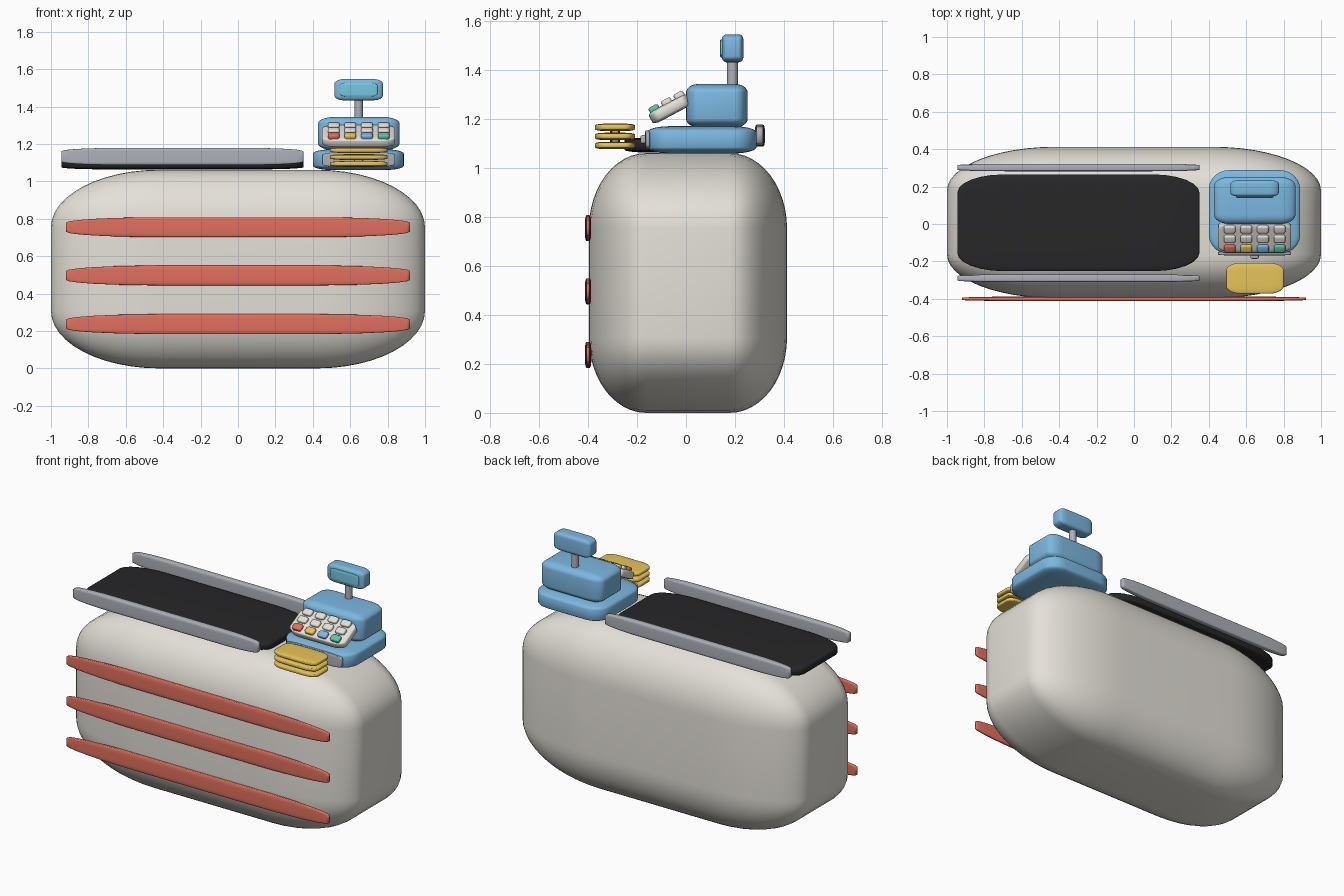
import bpy, bmesh, math
from mathutils import Matrix, Vector

if "Cube" in bpy.data.objects:
    bpy.data.objects.remove(bpy.data.objects["Cube"])


def material(name, rgb):
    m = bpy.data.materials.new(name)
    m.diffuse_color = (*rgb, 1)
    m.use_nodes = True
    m.node_tree.nodes["Principled BSDF"].inputs["Base Color"].default_value = m.diffuse_color
    return m


CREAM = material("cream", (0.78, 0.75, 0.69))
RED = material("red", (0.75, 0.16, 0.11))
BLUE = material("blue", (0.20, 0.48, 0.75))
BLACK = material("black", (0.02, 0.02, 0.022))
STEEL = material("steel", (0.42, 0.44, 0.48))
GOLD = material("gold", (0.80, 0.55, 0.10))
GLASS = material("glass", (0.18, 0.58, 0.74))
KEY_BLUE = material("key_blue", (0.20, 0.48, 0.80))
KEY_GREEN = material("key_green", (0.12, 0.55, 0.40))


def finish(bm, name, mat, matrix):
    me = bpy.data.meshes.new(name)
    bm.to_mesh(me)
    bm.free()
    for p in me.polygons:
        p.use_smooth = True
    ob = bpy.data.objects.new(name, me)
    ob.matrix_world = matrix
    me.materials.append(mat)
    bpy.context.collection.objects.link(ob)
    return ob


def pillow(name, x, y, z, mat, r=0.4, seg=6, frame=Matrix()):
    """Soft box spanning the given ranges; rounding r is a share of each half size."""
    lo, hi = Vector((x[0], y[0], z[0])), Vector((x[1], y[1], z[1]))
    bm = bmesh.new()
    bmesh.ops.create_cube(bm, size=2)
    bmesh.ops.bevel(bm, geom=bm.edges[:], offset=r, segments=seg,
                    profile=0.5, affect='EDGES')
    bmesh.ops.scale(bm, vec=(hi - lo) / 2, verts=bm.verts)
    return finish(bm, name, mat, frame @ Matrix.Translation((lo + hi) / 2))


# Counter body and front stripes
pillow("counter_body", (-1, 1), (-0.397, 0.413), (0, 1.062), CREAM, 0.58, 12)
for i, z in enumerate((0.237, 0.497, 0.755)):
    pillow(f"front_stripe_{i}", (-0.92, 0.92), (-0.413, -0.387), (z - 0.053, z + 0.053), RED, 0.55)

# Conveyor belt with side rails
pillow("conveyor_belt", (-0.945, 0.35), (-0.252, 0.265), (1.064, 1.125), BLACK, 0.38)
for side, y in (("front", -0.29), ("back", 0.302)):
    pillow(f"{side}_rail", (-0.945, 0.35), (y - 0.02, y + 0.02), (1.088, 1.178), STEEL, 0.4)

# Register base, drawer and housing
CX = 0.645
pillow("register_base", (0.40, 0.888), (-0.16, 0.288), (1.06, 1.172), BLUE, 0.45)
pillow("drawer_front", (CX - 0.195, CX + 0.195), (-0.168, -0.145), (1.078, 1.155), STEEL)
pillow("drawer_knob", (CX - 0.022, CX + 0.022), (-0.186, -0.155), (1.10, 1.135), STEEL, 0.5)
pillow("register_housing", (0.427, 0.864), (0, 0.252), (1.167, 1.344), BLUE)

# Sloping keypad
slope = Matrix.Translation((CX, -0.065, 1.243)) @ Matrix.Rotation(math.radians(28), 4, 'X')
pillow("keypad", (-0.195, 0.195), (-0.09, 0.09), (-0.027, 0.027), CREAM, 0.4, 6, slope)
front_keys = (RED, GOLD, KEY_BLUE, KEY_GREEN)
for row in range(3):
    for col in range(4):
        x, y = (col - 1.5) * 0.089, (row - 1) * 0.058
        pillow(f"key_{row}_{col}", (x - 0.031, x + 0.031), (y - 0.022, y + 0.022), (0.012, 0.044),
               front_keys[col] if row == 0 else CREAM, 0.5, 4, slope)

# Display on its post
bm = bmesh.new()
bmesh.ops.create_cone(bm, cap_ends=True, segments=24, radius1=0.022, radius2=0.022, depth=0.14)
post = finish(bm, "display_post", STEEL, Matrix.Translation((CX, 0.19, 1.39)))
bpy.context.view_layer.objects.active = post
post.select_set(True)
bpy.ops.object.shade_smooth_by_angle()
pillow("display_case", (CX - 0.129, CX + 0.129), (0.146, 0.235), (1.433, 1.547), BLUE, 0.42)
pillow("display_screen", (CX - 0.1, CX + 0.1), (0.138, 0.16), (1.453, 1.527), GLASS, 0.42)

# Stack of rounded gold slabs
for i, z in enumerate((1.093, 1.130, 1.167)):
    pillow(f"gold_slab_{i}", (0.493, 0.80), (-0.372, -0.208), (z - 0.015, z + 0.015), GOLD, 0.5)
